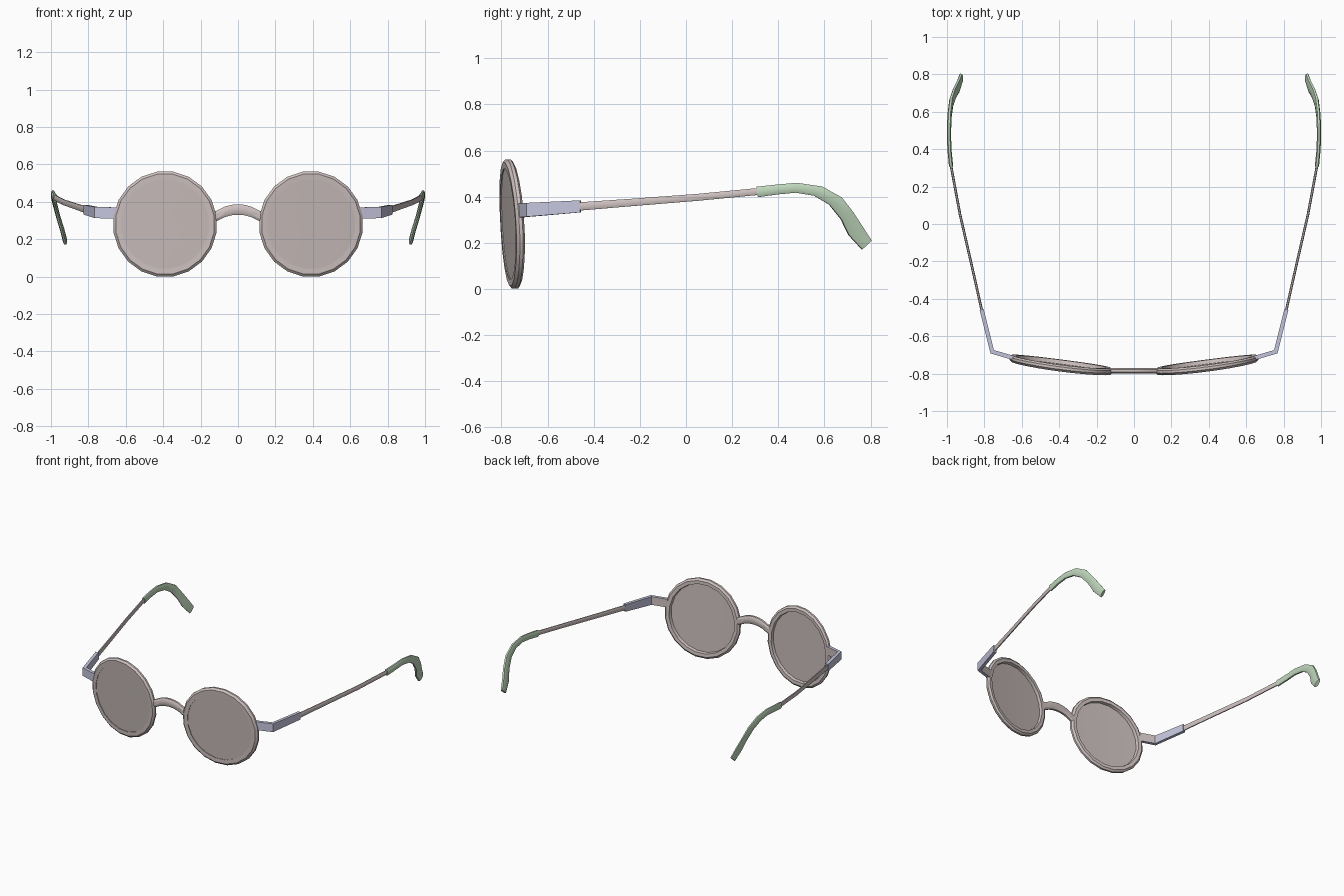
import bpy, bmesh, math
from mathutils import Vector

if "Cube" in bpy.data.objects:
    bpy.data.objects.remove(bpy.data.objects["Cube"])


def material(name, rgb):
    m = bpy.data.materials.new(name)
    m.diffuse_color = (*rgb, 1)
    m.use_nodes = True
    m.node_tree.nodes["Principled BSDF"].inputs["Base Color"].default_value = m.diffuse_color
    return m


FRAME = material("warm grey frame", (0.62, 0.54, 0.53))
LENS = material("warm grey lens", (0.57, 0.50, 0.49))
HINGE = material("pale blue hinge", (0.56, 0.56, 0.73))
TIP = material("pale green tip", (0.53, 0.69, 0.51))


def finish(name, bm, mats, angle=30, mirror=True):
    bmesh.ops.recalc_face_normals(bm, faces=bm.faces)
    me = bpy.data.meshes.new(name)
    bm.to_mesh(me)
    bm.free()
    ob = bpy.data.objects.new(name, me)
    bpy.context.collection.objects.link(ob)
    for m in mats:
        me.materials.append(m)
    bpy.ops.object.select_all(action='DESELECT')
    ob.select_set(True)
    bpy.context.view_layer.objects.active = ob
    bpy.ops.object.shade_smooth_by_angle(angle=math.radians(angle))
    if mirror:
        ob.modifiers.new("mirror", 'MIRROR')
    return ob


def skin(bm, rings, closed_loop=False):
    """Bridge equal-length vertex rings with quads; cap the ends if open."""
    rs = [[bm.verts.new(p) for p in r] for r in rings]
    n = len(rs[0])
    pairs = list(zip(rs, rs[1:])) + ([(rs[-1], rs[0])] if closed_loop else [])
    for a, b in pairs:
        for i in range(n):
            j = (i + 1) % n
            bm.faces.new((a[i], a[j], b[j], b[i]))
    if not closed_loop:
        bm.faces.new(rs[0])
        bm.faces.new(rs[-1])


def loft(bm, stations, half_width, section):
    """stations: (centre, half-height vector); width is horizontal, mitred at bends."""
    pts = [Vector(s[0]) for s in stations]
    flat = [Vector((p.x, p.y, 0)) for p in pts]
    rings = []
    for i, (c, up) in enumerate(stations):
        d0 = (flat[i] - flat[max(i - 1, 0)]).normalized()
        d1 = (flat[min(i + 1, len(pts) - 1)] - flat[i]).normalized()
        t = (d0 + d1).normalized()
        n = Vector((t.y, -t.x, 0))
        ref = d1 if d1.length else d0
        w = half_width / max(0.5, t.dot(ref))
        rings.append([pts[i] + n * w * a + Vector(up) * b for a, b in section])
    skin(bm, rings)


BOX = [(1, -1), (1, 1), (-1, 1), (-1, -1)]
OVAL = [(1, -.5), (1, .5), (.5, 1), (-.5, 1), (-1, .5), (-1, -.5), (-.5, -1), (.5, -1)]

# Lens plane: wrapped and leaned like the front of the glasses
CX, CZ, SIDES = 0.39, 0.281, 20


def on_front(r, k, d):
    a = math.tau * (k + 0.5) / SIDES
    u, v = r * math.cos(a), r * math.sin(a)
    return (CX + u * 0.985, -0.757 + 0.06 * u * u + 0.127 * u - 0.054 * v + d, CZ + v)


# Rims
profile = [(.241, -.017), (.270, -.018), (.2835, -.006), (.2835, .008), (.270, .018), (.246, .017)]
bm = bmesh.new()
skin(bm, [[on_front(r, k, d) for r, d in profile] for k in range(SIDES)], True)
finish("rim", bm, [FRAME])

# Lenses
bm = bmesh.new()
lens_rings = [(r, -.012) for r in (.03, .12, .19, .246)] + [(r, -.005) for r in (.246, .19, .12, .03)]
skin(bm, [[on_front(r, k, d) for k in range(SIDES)] for r, d in lens_rings])
finish("lens", bm, [LENS])

# Nose bridge
bm = bmesh.new()
arch = [(-.13, .318), (-.105, .329), (-.07, .347), (-.035, .356), (0, .359),
        (.035, .356), (.07, .347), (.105, .329), (.13, .318)]
loft(bm, [((x, -.785, z), (0, 0, .028)) for x, z in arch], .015, OVAL)
finish("bridge", bm, [FRAME], mirror=False)

# Hinges: end piece turning the corner into the arm; inner face of end piece is frame coloured
bm = bmesh.new()
loft(bm, [((.645, -.716, .340), (0, 0, .030)),
          ((.758, -.683, .343), (0, 0, .030)),
          ((.815, -.457, .358), (0, 0, .026))], .011, BOX)
bm.normal_update()
bmesh.ops.recalc_face_normals(bm, faces=bm.faces)
for f in bm.faces:
    if f.normal.y > 0.5 and f.calc_center_median().y < -0.6:
        f.material_index = 1
finish("hinge", bm, [HINGE, FRAME])

# Arms
bm = bmesh.new()
loft(bm, [((.812, -.47, .357), (0, 0, .018)),
          ((.868, -.22, .376), (0, 0, .016)),
          ((.930, .05, .397), (0, 0, .015)),
          ((.982, .33, .424), (0, 0, .015))], .007, OVAL)
finish("arm", bm, [FRAME])

# Ear tips: x, then lower and upper edge (y, z) in side view
tip = [(.978, (.312, .398), (.306, .443)),
       (.987, (.40, .410), (.40, .453)),
       (.989, (.476, .417), (.48, .460)),
       (.987, (.555, .404), (.59, .444)),
       (.977, (.620, .366), (.675, .396)),
       (.960, (.672, .302), (.725, .330)),
       (.940, (.705, .234), (.765, .268)),
       (.924, (.762, .172), (.803, .210))]
bm = bmesh.new()
loft(bm, [((x, (a[0] + b[0]) / 2, (a[1] + b[1]) / 2),
           (0, (b[0] - a[0]) / 2, (b[1] - a[1]) / 2)) for x, a, b in tip], .011, OVAL)
finish("ear_tip", bm, [TIP], angle=40)
